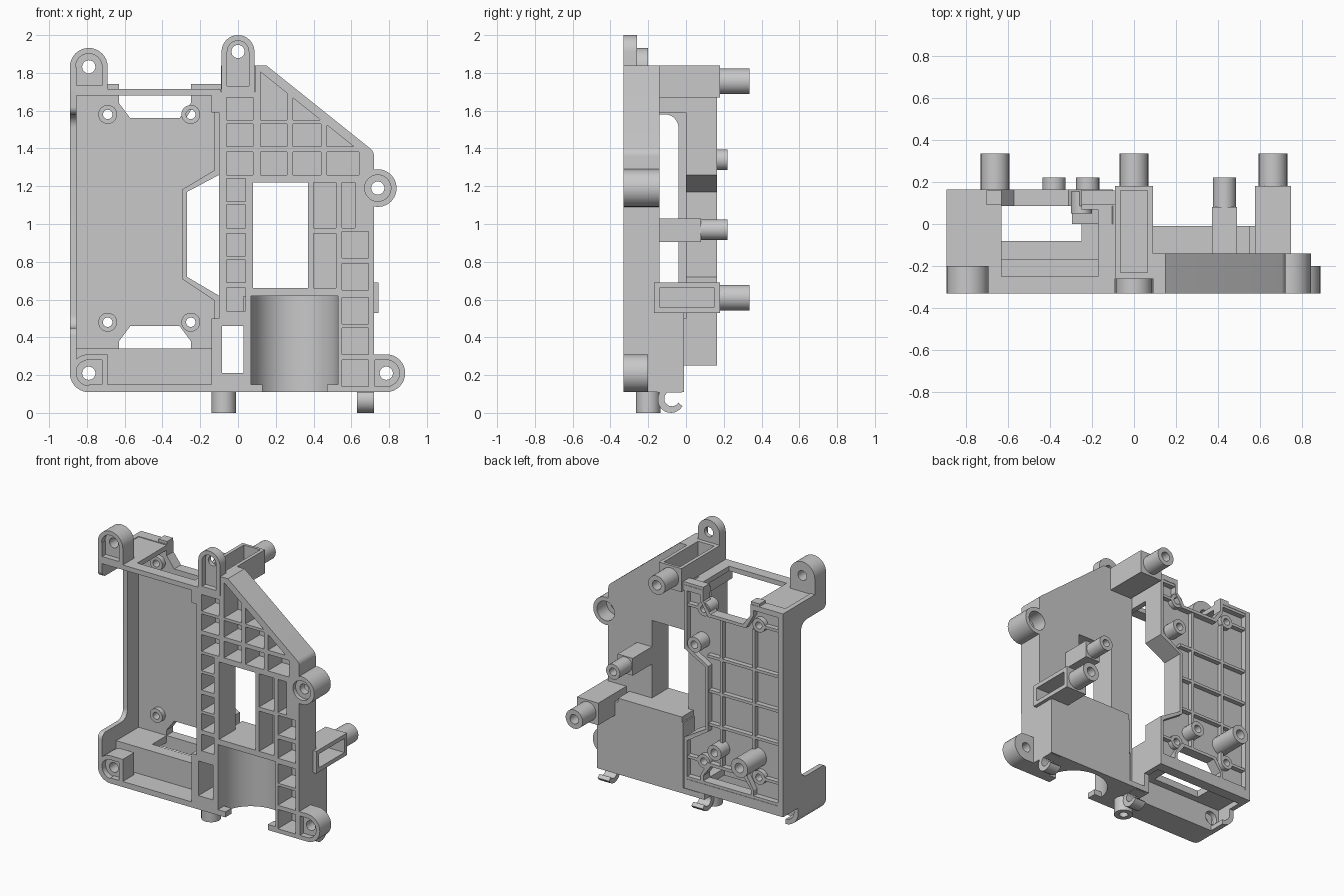
import bpy, bmesh
from math import cos, sin, radians

cube = bpy.data.objects.get("Cube")
if cube:
    bpy.data.objects.remove(cube, do_unlink=True)

grey = bpy.data.materials.new("plastic_grey")
grey.use_nodes = True
grey.diffuse_color = (0.58, 0.58, 0.58, 1)
grey.node_tree.nodes["Principled BSDF"].inputs["Base Color"].default_value = grey.diffuse_color
parts = []


def prism(name, axis, outline, h0, h1, holes=()):
    """Extrude an outline with holes along an axis: x takes (y, z), y takes (x, z), z takes (x, y)."""
    place = {"x": lambda u, v, h: (h, u, v), "y": lambda u, v, h: (u, h, v), "z": lambda u, v, h: (u, v, h)}[axis]
    bm = bmesh.new()
    edges = []
    for loop in [outline, *holes]:
        vs = [bm.verts.new(place(u, v, h0)) for u, v in loop]
        edges += [bm.edges.new((a, b)) for a, b in zip(vs, vs[1:] + vs[:1])]
    bmesh.ops.triangle_fill(bm, edges=edges, use_beauty=True)
    top = bmesh.ops.extrude_face_region(bm, geom=bm.faces[:], use_keep_orig=True)["geom"]
    bmesh.ops.translate(bm, vec=place(0, 0, h1 - h0), verts=[g for g in top if isinstance(g, bmesh.types.BMVert)])
    bmesh.ops.recalc_face_normals(bm, faces=bm.faces)
    mesh = bpy.data.meshes.new(name)
    bm.to_mesh(mesh)
    bm.free()
    mesh.materials.append(grey)
    ob = bpy.data.objects.new(name, mesh)
    bpy.context.collection.objects.link(ob)
    parts.append(ob)


def rect(u0, u1, v0, v1):
    return [(u0, v0), (u1, v0), (u1, v1), (u0, v1)]


def box(name, x0, x1, y0, y1, z0, z1):
    prism(name, "z", rect(x0, x1, y0, y1), z0, z1)


def arc(u, v, r, a0, a1, n=16):
    return [(u + r * cos(radians(a0 + (a1 - a0) * i / n)), v + r * sin(radians(a0 + (a1 - a0) * i / n)))
            for i in range(n + 1)]


def circle(u, v, r, n=24):
    return arc(u, v, r, 0, 360, n)[:-1]


def tab(u, v, r, direction, length):
    """Round-ended tab pointing in a direction."""
    dx, dz = cos(radians(direction)) * length, sin(radians(direction)) * length
    pts = arc(u, v, r, direction - 90, direction + 90)
    return pts + [(pts[-1][0] - dx, pts[-1][1] - dz), (pts[0][0] - dx, pts[0][1] - dz)]


def ear(name, u, v, direction, length, y1, r=0.1):
    prism(name + "_rim", "y", tab(u, v, r, direction, length), -0.33, -0.29,
          [tab(u, v, r - 0.03, direction, length - 0.03)])
    prism(name + "_web", "y", tab(u, v, r, direction, length), -0.29, y1, [circle(u, v, 0.035)])


def pin(name, u, v, r, y0, y1):
    prism(name, "y", circle(u, v, r), y0, y1, [circle(u, v, r * 0.5)])
    prism(name + "_core", "y", circle(u, v, r * 0.6), y0, y0 + (y1 - y0) * 0.4)


def clip(poly, limit):
    """Keep the side of the slanted edge where z + 0.8 x stays below a limit."""
    out = []
    for (a, b), (c, d) in zip(poly, poly[1:] + poly[:1]):
        s, t = b + 0.8 * a - limit, d + 0.8 * c - limit
        if s <= 0:
            out.append((a, b))
        if s * t < 0:
            k = s / (s - t)
            out.append((a + (c - a) * k, b + (d - b) * k))
    return out


# Lattice half: front grid with closed back
outline = ([(-0.1, 0.11), (0.07, 0.11), (0.07, 0.62), (0.53, 0.62), (0.53, 0.11), (0.72, 0.11)]
           + arc(0.74, 1.19, 0.095, 258, 102) + arc(0.67, 1.36, 0.05, 0, 51, 5)
           + [(0.15, 1.84), (0.09, 1.84), (0.09, 1.7), (-0.1, 1.7)])
window = rect(0.08, 0.37, 0.66, 1.22)
slot = rect(-0.085, 0.03, 0.21, 0.46)
cells = [rect(-0.06, 0.04, z, z + 0.12) for z in (0.54, 0.69, 0.83, 0.98, 1.12)]
cells += [rect(0.55, 0.69, z, z + 0.14) for z in (0.14, 0.31, 0.47, 0.65, 0.82)]
cells += [rect(0.4, 0.52, 0.66, 0.95), rect(0.4, 0.52, 0.98, 1.22), rect(0.55, 0.62, 0.98, 1.22)]
columns = [(-0.06, 0.08), (0.12, 0.26), (0.29, 0.44), (0.47, 0.64)]
for i, (x0, x1) in enumerate(columns):
    for j, (z0, z1) in enumerate([(1.26, 1.38), (1.41, 1.53), (1.55, 1.81 if i == 1 else 1.67)]):
        if i + j < 5:
            cells.append(clip(rect(x0, x1, z0, z1), 1.9))
prism("lattice", "y", outline, -0.33, -0.17, [window, slot] + cells)
prism("lattice_back", "y", outline, -0.17, -0.14, [window, slot])

# Curved cradle block
cradle = [(0.04, -0.3), (0.04, -0.01), (0.6, -0.01), (0.6, -0.17), (0.545, -0.17), (0.545, -0.3)]
prism("cradle", "z", cradle + arc(0.3, -0.28, 0.23, 0, 180, 32), 0.11, 0.63)
box("cradle_cap", 0.04, 0.55, -0.3, -0.01, 0.62, 0.66)
box("cradle_side", 0.6, 0.72, -0.17, -0.01, 0.11, 0.54)
for x in (0.07, 0.47):
    box("cradle_lip", x, x + 0.06, -0.33, -0.26, 0.11, 0.15)
box("slot_side", 0.03, 0.05, -0.2, -0.01, 0.11, 0.62)
box("slot_floor", -0.1, 0.05, -0.2, -0.01, 0.11, 0.15)

# Screw ears
ear("top_centre_ear", 0, 1.913, 90, 0.213, -0.26, 0.087)
ear("top_side_ear", -0.79, 1.832, 90, 0.13, -0.2)
ear("bottom_side_ear", -0.79, 0.21, 180, 0.1, -0.2)
ear("bottom_outer_ear", 0.785, 0.21, 0, 0.09, -0.2)
prism("cup_ear", "y", circle(0.74, 1.19, 0.1), -0.33, -0.14, [circle(0.74, 1.19, 0.07)])
prism("cup_ear_web", "y", circle(0.74, 1.19, 0.075), -0.3, -0.25, [circle(0.74, 1.19, 0.035)])


# Tray floor, notched at the top and the inner edge
def opening(g):
    return [(-0.63 - g, 0.34 - g), (-0.25 + g, 0.34 - g), (-0.25 + g, 0.38),
            (-0.31 + g, 0.46 + g), (-0.57 - g, 0.46 + g), (-0.63 - g, 0.38)]


def tray_edge(g):
    notch = [(-0.25 + g, 1.72 - g), (-0.25 + g, 1.64), (-0.31 + g, 1.56 - g),
             (-0.57 - g, 1.56 - g), (-0.63 - g, 1.64), (-0.63 - g, 1.72 - g)]
    return [(-0.87 + g, 0.25 + g), (-0.1 - g, 0.25 + g), (-0.1 - g, 0.62 - g), (-0.27 - g, 0.72 - g / 2),
            (-0.27 - g, 1.17 + g / 2), (-0.1 - g, 1.26 + g), (-0.1 - g, 1.72 - g), *notch, (-0.87 + g, 1.72 - g)]


screws = [(x, z) for x in (-0.69, -0.25) for z in (0.48, 1.58)]
prism("tray_floor", "y", tray_edge(0), 0.085, 0.12, [opening(0)] + [circle(x, z, 0.025) for x, z in screws])
prism("tray_rim", "y", tray_edge(0), 0.11, 0.163, [tray_edge(0.022)])
prism("inner_edge", "y", tray_edge(0)[1:7] + tray_edge(0.025)[6:0:-1], 0.0, 0.09)
prism("opening_rim", "y", opening(0.022), 0.085, 0.16, [opening(0)])
for x, z in screws:
    prism("screw_boss", "y", circle(x, z, 0.05), 0.05, 0.155, [circle(x, z, 0.025)])

# Ribs on the back of the tray
for x in (-0.65, -0.39):
    box("upright_rib", x - 0.01, x + 0.01, 0.11, 0.155, 0.48, 1.54)
for z in (0.76, 1.0, 1.25):
    box("cross_rib", -0.86, -0.28, 0.11, 0.155, z - 0.01, z + 0.01)
for z in (0.48, 1.58):
    for x0, x1 in ((-0.86, -0.73), (-0.21, -0.11)):
        box("short_rib", x0, x1, 0.11, 0.155, z - 0.01, z + 0.01)

# Tray walls
side = [(-0.33, 0.21), (-0.01, 0.21), (-0.01, 0.25), (0.163, 0.25), (0.163, 1.72), (-0.2, 1.72), (-0.2, 1.83),
        (-0.33, 1.83)]
side += arc(-0.29, 1.62, 0.04, 180, 270, 6) + arc(-0.11, 1.51, 0.07, 90, 0, 8)
side += arc(-0.11, 0.52, 0.07, 0, -90, 8) + arc(-0.29, 0.41, 0.04, 90, 180, 6)
prism("side_wall", "x", side, -0.89, -0.855)
prism("round_corner", "y", arc(-0.79, 0.21, 0.1, 180, 270) + arc(-0.79, 0.21, 0.065, 270, 180), -0.33, -0.01)
top = [(-0.86, -0.33), (-0.09, -0.33), (-0.09, 0.16), (-0.25, 0.16), (-0.25, 0.07), (-0.17, 0.07),
       (-0.17, -0.25), (-0.63, -0.25), (-0.63, 0.16), (-0.86, 0.16)]
prism("top_wall", "z", top, 1.68, 1.715)
for x0, x1 in ((-0.7, -0.63), (-0.25, -0.09)):
    box("top_lip", x0, x1, 0.09, 0.16, 1.68, 1.74)
box("bottom_wall", -0.79, -0.1, -0.33, -0.13, 0.11, 0.15)
shelf_face = arc(-0.79, 0.21, 0.09, 180, 270) + [(-0.1, 0.12), (-0.1, 0.33), (-0.88, 0.33)]
prism("shelf_front", "y", shelf_face, -0.17, -0.13, [circle(-0.79, 0.21, 0.05)])
prism("shelf", "z", rect(-0.86, -0.1, -0.17, 0.16), 0.29, 0.34, [rect(-0.63, -0.25, -0.08, 0.085)])
box("shelf_rim", -0.86, -0.1, 0.085, 0.163, 0.25, 0.32)
box("divider_low", -0.14, -0.1, -0.33, -0.01, 0.11, 0.5)
box("divider_low_rear", -0.14, -0.1, -0.02, 0.12, 0.25, 0.5)
box("divider_high", -0.14, -0.1, -0.33, 0.12, 1.59, 1.7)

# Rear standoffs and their hollow arms
prism("top_arm", "z", rect(-0.09, 0.09, -0.26, 0.18), 1.69, 1.84, [rect(-0.065, 0.065, -0.23, 0.16)])
box("top_arm_floor", -0.09, 0.09, -0.26, 0.18, 1.67, 1.7)
prism("outer_arm", "x", rect(-0.17, 0.18, 0.53, 0.69), 0.6, 0.745, [rect(-0.14, 0.15, 0.56, 0.66)])
box("outer_arm_web", 0.575, 0.605, -0.17, 0.18, 0.53, 0.69)
box("middle_arm", 0.37, 0.49, -0.15, 0.08, 0.905, 1.03)
pin("top_post", 0, 1.755, 0.068, 0.17, 0.335)
pin("outer_post", 0.66, 0.61, 0.068, 0.17, 0.335)
pin("tray_post", -0.66, 0.61, 0.068, 0.1, 0.335)
pin("middle_post", 0.43, 0.97, 0.055, 0.07, 0.22)
pin("upper_tray_pin", -0.22, 1.34, 0.055, 0.085, 0.22)
pin("lower_tray_pin", -0.38, 0.6, 0.055, 0.085, 0.22)

# Bottom hooks and foot
for x in (-0.12, 0.63):
    prism("hook", "x", arc(-0.08, 0.07, 0.07, 100, 330) + arc(-0.075, 0.075, 0.04, 330, 100), x, x + 0.09)
    box("hook_root", x, x + 0.09, -0.15, -0.02, 0.108, 0.14)
prism("foot", "z", circle(-0.075, -0.2, 0.065), 0, 0.13, [circle(-0.075, -0.2, 0.03)])

# Smooth the round surfaces, keep edges crisp
bpy.ops.object.select_all(action="DESELECT")
for ob in parts:
    ob.select_set(True)
bpy.context.view_layer.objects.active = parts[0]
bpy.ops.object.shade_smooth_by_angle(angle=radians(30))
